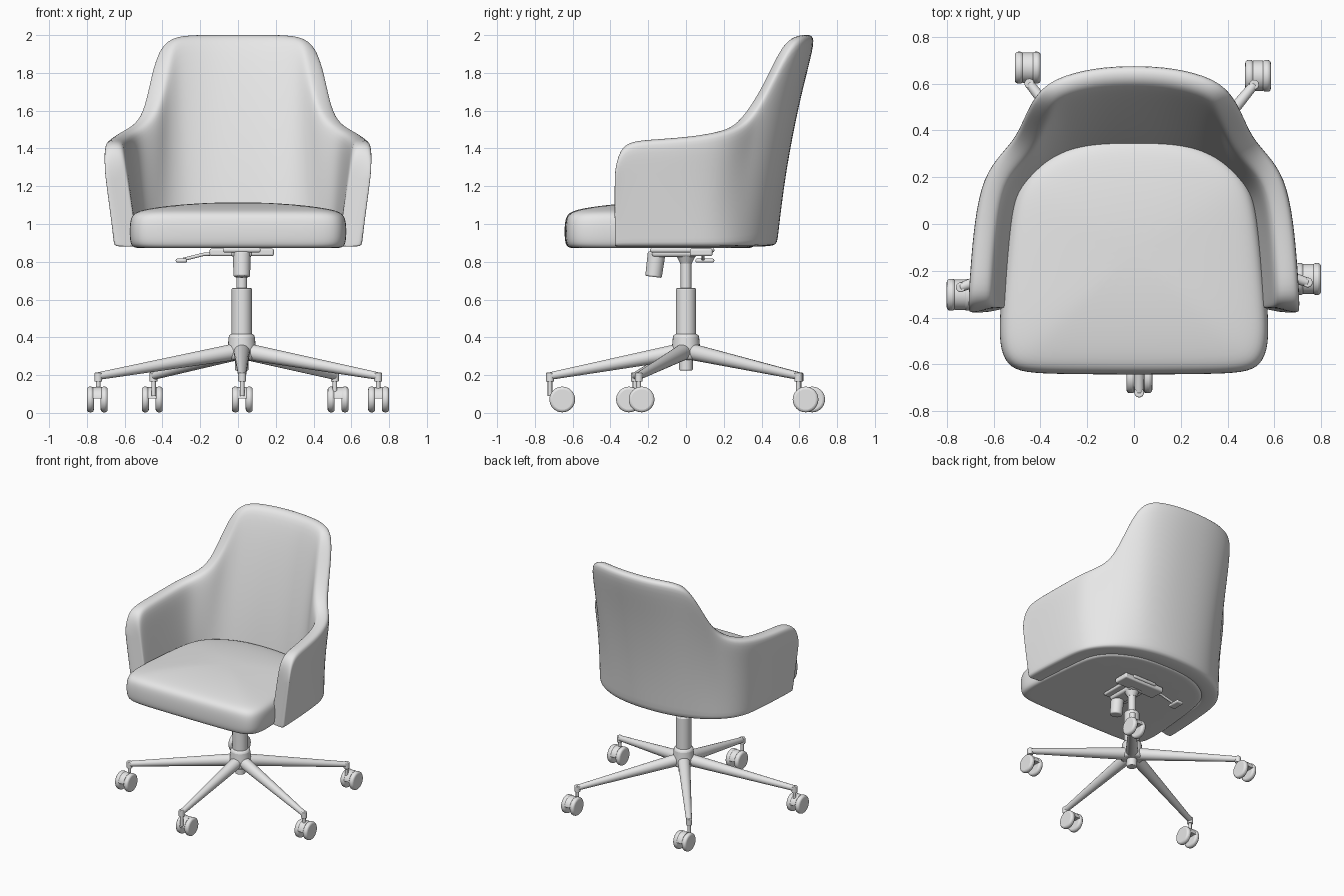
import bpy, bmesh
from mathutils import Vector, Matrix

if "Cube" in bpy.data.objects:
    bpy.data.objects.remove(bpy.data.objects["Cube"])

grey = bpy.data.materials.new("plain_grey")
grey.use_nodes = True
grey.diffuse_color = (0.8, 0.8, 0.8, 1)
grey.node_tree.nodes["Principled BSDF"].inputs["Base Color"].default_value = (0.8, 0.8, 0.8, 1)


def finish(bm, name, subdiv=0, bevel=0):
    """Turn a bmesh into a smooth, grey object."""
    bmesh.ops.recalc_face_normals(bm, faces=bm.faces)
    mesh = bpy.data.meshes.new(name)
    bm.to_mesh(mesh)
    bm.free()
    mesh.materials.append(grey)
    obj = bpy.data.objects.new(name, mesh)
    bpy.context.scene.collection.objects.link(obj)
    if bevel:
        mod = obj.modifiers.new("bevel", "BEVEL")
        mod.width, mod.segments = bevel, 3
    if subdiv:
        mod = obj.modifiers.new("subdivision", "SUBSURF")
        mod.levels = mod.render_levels = subdiv
        for p in mesh.polygons:
            p.use_smooth = True
    else:
        bpy.ops.object.select_all(action="DESELECT")
        obj.select_set(True)
        bpy.context.view_layer.objects.active = obj
        bpy.ops.object.shade_smooth_by_angle(angle=0.7)


def tube(name, a, b, r1, r2=None, bevel=0, sides=24, cut_z=None):
    """Straight, optionally tapered round bar from a to b, open below cut_z."""
    a, b = Vector(a), Vector(b)
    d = b - a
    turn = d.to_track_quat("Z", "Y").to_matrix().to_4x4()
    bm = bmesh.new()
    bmesh.ops.create_cone(bm, cap_ends=True, segments=sides, radius1=r1,
                          radius2=r1 if r2 is None else r2, depth=d.length,
                          matrix=Matrix.Translation((a + b) / 2) @ turn)
    if cut_z is not None:
        bmesh.ops.bisect_plane(bm, geom=bm.verts[:] + bm.edges[:] + bm.faces[:],
                               plane_co=(0, 0, cut_z), plane_no=(0, 0, -1), clear_outer=True)
        bmesh.ops.holes_fill(bm, edges=[e for e in bm.edges if e.is_boundary])
    finish(bm, name, bevel=bevel)


def box(name, centre, size, bevel=0.01):
    bm = bmesh.new()
    bmesh.ops.create_cube(bm, size=1, matrix=Matrix.Translation(centre) @ Matrix.Diagonal((*size, 1)))
    finish(bm, name, bevel=bevel)


def mirrored(half):
    """Extend a list of points, starting on the centre line, to both sides."""
    return [Vector((-p[0], *p[1:])) for p in half[:0:-1]] + [Vector(p) for p in half]


# Wrap-around shell: lower outline and rim, from centre back to arm front
FLOOR = 0.88
lower = mirrored([(0, .485), (.15, .475), (.27, .45), (.36, .415), (.45, .365), (.53, .295),
                  (.59, .215), (.625, .12), (.637, 0), (.65, -.18), (.655, -.31),
                  (.655, -.365), (.65, -.385)])
rim = mirrored([(0, .70, 2.004), (.18, .69, 2.003), (.36, .64, 2.0), (.44, .555, 1.945),
                (.48, .455, 1.76), (.51, .38, 1.61), (.565, .32, 1.53), (.65, .215, 1.49),
                (.69, .02, 1.46), (.708, -.2, 1.447), (.715, -.31, 1.435),
                (.715, -.365, 1.37), (.71, -.385, 1.25)])


def inward(points, i):
    t = points[min(i + 1, len(points) - 1)] - points[max(i - 1, 0)]
    return Vector((t.y, -t.x, 0)).normalized()


bm = bmesh.new()
rows = []
for i, (p, q) in enumerate(zip(lower, rim)):
    back = 1 - abs(i - len(rim) // 2) / (len(rim) // 2)
    bottom = Vector((p.x, p.y, FLOOR))
    bottom_in = bottom + inward(lower, i) * (.125 + .045 * back ** 3)
    top_in = q + inward(rim, i) * .112
    outer, inner = [], []
    for f in (0, .03, .35, .7, .95, 1):
        bow = Vector((0, -.14 * back * f * (1 - f), 0))
        o, n = bottom.lerp(q, f) + bow, bottom_in.lerp(top_in, f) + bow
        pinch = .2 if f == 1 else 0
        outer.append(bm.verts.new(o.lerp(n, pinch)))
        inner.append(bm.verts.new(n.lerp(o, pinch)))
    rows.append((outer, inner))
for (o1, n1), (o2, n2) in zip(rows, rows[1:]):
    ring1, ring2 = o1 + n1[::-1], o2 + n2[::-1]
    for k in range(len(ring1)):
        bm.faces.new((ring1[k - 1], ring1[k], ring2[k], ring2[k - 1]))
for o, n in (rows[0], rows[-1]):
    for k in range(len(o) - 1):
        bm.faces.new((o[k], o[k + 1], n[k + 1], n[k]))
finish(bm, "shell", subdiv=2)

# Seat cushion: one outline stacked in rings up to a soft crown
outline = mirrored([(0, .375), (.22, .36), (.38, .29), (.50, .18), (.535, 0), (.555, -.2),
                    (.575, -.42), (.57, -.54), (.53, -.615), (.44, -.637), (.25, -.64),
                    (0, -.642)])[:-1]
middle = Vector((0, -.12))
bm = bmesh.new()
rings = []
for s, z in ((.9, .873), (.96, .873), (.995, .89), (1.005, .95), (1.0, 1.02), (.965, 1.06),
             (.85, 1.08), (.6, 1.1), (.3, 1.112)):
    rings.append([bm.verts.new((*(middle + (p - middle) * s), z)) for p in outline])
for a, b in zip(rings, rings[1:]):
    for k in range(len(a)):
        bm.faces.new((a[k - 1], a[k], b[k], b[k - 1]))
bm.faces.new(rings[0])
peak = bm.verts.new((*middle, 1.115))
for k in range(len(outline)):
    bm.faces.new((rings[-1][k - 1], rings[-1][k], peak))
finish(bm, "seat_cushion", subdiv=2)

# Tilt mechanism under the seat
CX = 0.02
box("mount_plate", (CX, -.02, .862), (.2, .34, .025))
box("mount_crossbar", (.02, .08, .85), (.34, .12, .04))
box("mechanism_housing", (CX, -.06, .848), (.11, .24, .045), .015)
tube("tension_knob", (.02, -.155, .85), (.02, -.172, .72), .047, .044, bevel=.008)
tube("lever_inner", (0, .09, .845), (-.18, .09, .84), .009)
tube("lever_outer", (-.18, .09, .84), (-.29, .09, .812), .009)
box("lever_paddle", (-.30, .1, .806), (.06, .1, .022))

# Gas column and hub
tube("piston", (CX, 0, .6), (CX, 0, .87), .028)
tube("piston_collar", (CX, 0, .79), (CX, 0, .83), .03, .05)
tube("column", (CX, 0, .3), (CX, 0, .66), .054, bevel=.006)
tube("hub", (CX, 0, .28), (CX, 0, .42), .08, .068, bevel=.02)
tube("hub_stub", (CX, 0, .225), (CX, 0, .30), .036, bevel=.006)

# Five legs, each with a twin-wheel caster: leg end, then wheel centre
feet = [((.022, -.72), (.023, -.655)), ((.742, -.25), (.744, -.235)), ((.513, .595), (.53, .633)),
        ((-.447, .60), (-.454, .668)), ((-.74, -.27), (-.745, -.302))]
for n, ((ex, ey), (wx, wy)) in enumerate(feet, 1):
    tube(f"leg_{n}", (CX, 0, .33), (ex, ey, .195), .045, .02, bevel=.004)
    tube(f"leg_tip_{n}", (ex, ey, .165), (ex, ey, .213), .021, bevel=.005)
    tube(f"caster_stem_{n}", (ex, ey, .09), (ex, ey, .2), .012)
    tube(f"caster_hood_{n}", (wx - .022, wy, .071), (wx + .022, wy, .071), .065,
         sides=32, cut_z=.075)
    for side in (-1, 1):
        tube(f"caster_wheel_{n}_{'left' if side > 0 else 'right'}",
             (wx + side * .018, wy, .071), (wx + side * .055, wy, .071), .068, bevel=.014, sides=32)
